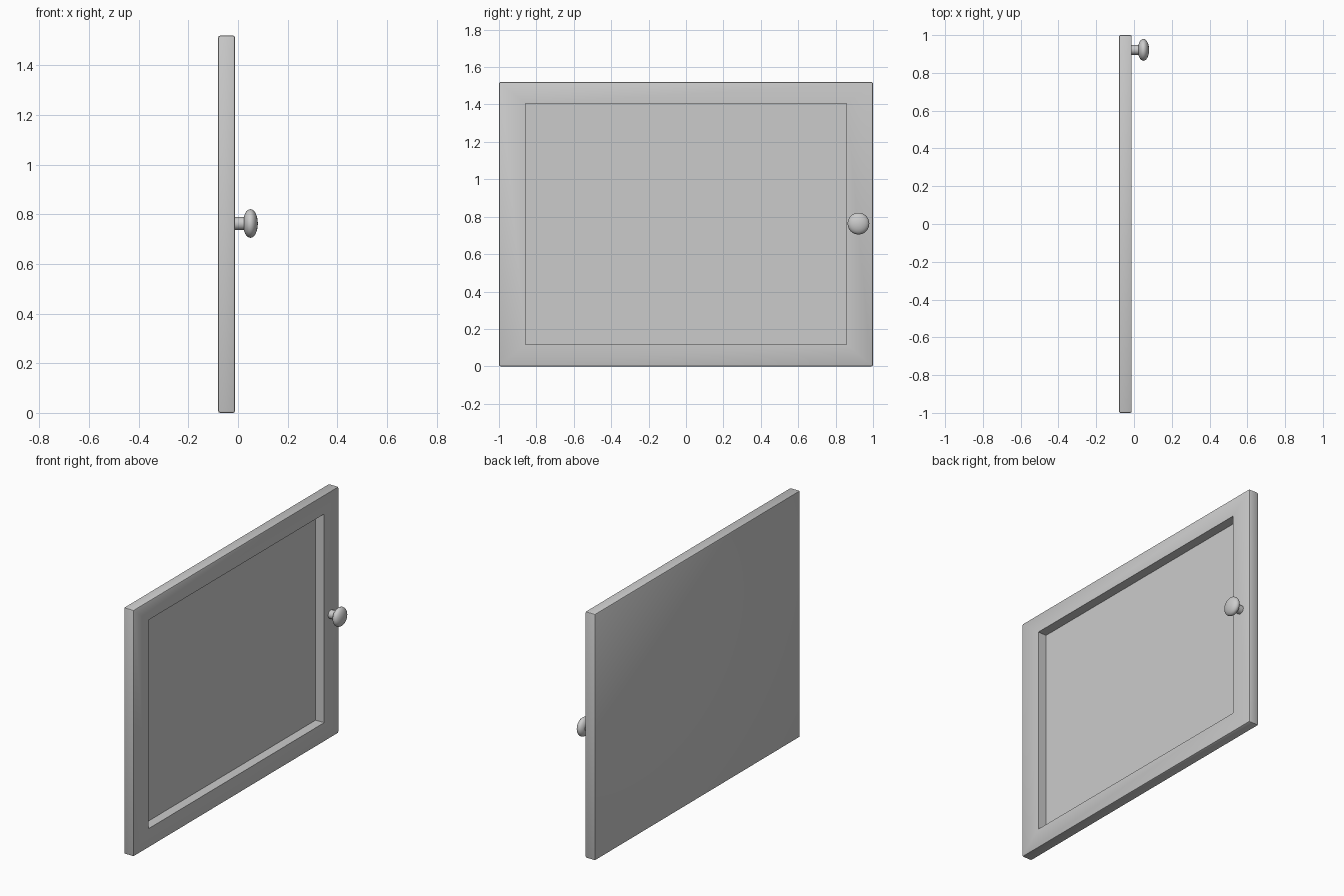
import bpy, bmesh, math
from mathutils import Matrix, Vector

default = bpy.data.objects.get("Cube")
if default:
    bpy.data.objects.remove(default, do_unlink=True)

HEIGHT = 1.52
BACK, FACE = -0.08, -0.012

grey = bpy.data.materials.new("plain_grey")
grey.use_nodes = True
colour = (0.6, 0.6, 0.6, 1)
grey.diffuse_color = colour
grey.node_tree.nodes["Principled BSDF"].inputs["Base Color"].default_value = colour


def finish(bm, name, angle):
    bmesh.ops.recalc_face_normals(bm, faces=bm.faces)
    mesh = bpy.data.meshes.new(name)
    bm.to_mesh(mesh)
    bm.free()
    obj = bpy.data.objects.new(name, mesh)
    bpy.context.collection.objects.link(obj)
    mesh.materials.append(grey)
    bpy.ops.object.select_all(action="DESELECT")
    obj.select_set(True)
    bpy.context.view_layer.objects.active = obj
    bpy.ops.object.shade_smooth_by_angle(angle=math.radians(angle))
    return obj


# Door: softened slab with a rectangular recess in its +x face
bm = bmesh.new()
bmesh.ops.create_cube(bm, size=1)
bmesh.ops.scale(bm, vec=(FACE - BACK, 2, HEIGHT), verts=bm.verts)
bmesh.ops.translate(bm, vec=((FACE + BACK) / 2, 0, HEIGHT / 2), verts=bm.verts)
bmesh.ops.bevel(bm, geom=bm.edges[:], offset=0.008, segments=2,
                profile=0.5, affect="EDGES")
bm.normal_update()
panel = max(bm.faces, key=lambda f: f.calc_center_median().x + f.calc_area())
if panel.normal.x < 0:
    panel = max((f for f in bm.faces if f.normal.x > 0.9), key=lambda f: f.calc_area())
bmesh.ops.inset_individual(bm, faces=[panel], thickness=0.1)
for v in panel.verts:
    v.co.y = 0.857 if v.co.y > 0 else -0.857
    v.co.z = 1.405 if v.co.z > HEIGHT / 2 else 0.118

# Push the panel back, leaving square recess walls
pushed = bmesh.ops.extrude_face_region(bm, geom=[panel])["geom"]
if panel.is_valid:
    bmesh.ops.delete(bm, geom=[panel], context="FACES_ONLY")
bmesh.ops.translate(bm, vec=(-0.058, 0, 0),
                    verts=[g for g in pushed if isinstance(g, bmesh.types.BMVert)])
finish(bm, "door_panel", 30)

# Knob: a short stem and a flattened round head, turned about the x axis
stem = [(FACE - 0.003, 0), (FACE - 0.003, 0.026), (0.025, 0.026)]
head = [(0.05 - 0.03 * math.cos(a), 0.058 * math.sin(a))
        for a in (math.pi * i / 12 for i in range(2, 13))]
head[-1] = (0.08, 0)
bm = bmesh.new()
verts = [bm.verts.new((x, r, 0)) for x, r in stem + head]
edges = [bm.edges.new(pair) for pair in zip(verts, verts[1:])]
bmesh.ops.spin(bm, geom=verts + edges, cent=(0, 0, 0), axis=(1, 0, 0),
               angle=math.tau, steps=32, use_duplicate=False)
bmesh.ops.remove_doubles(bm, verts=bm.verts, dist=0.0005)
bmesh.ops.transform(bm, matrix=Matrix.Translation(Vector((0, 0.922, 0.763))),
                    verts=bm.verts)
finish(bm, "door_knob", 40)
